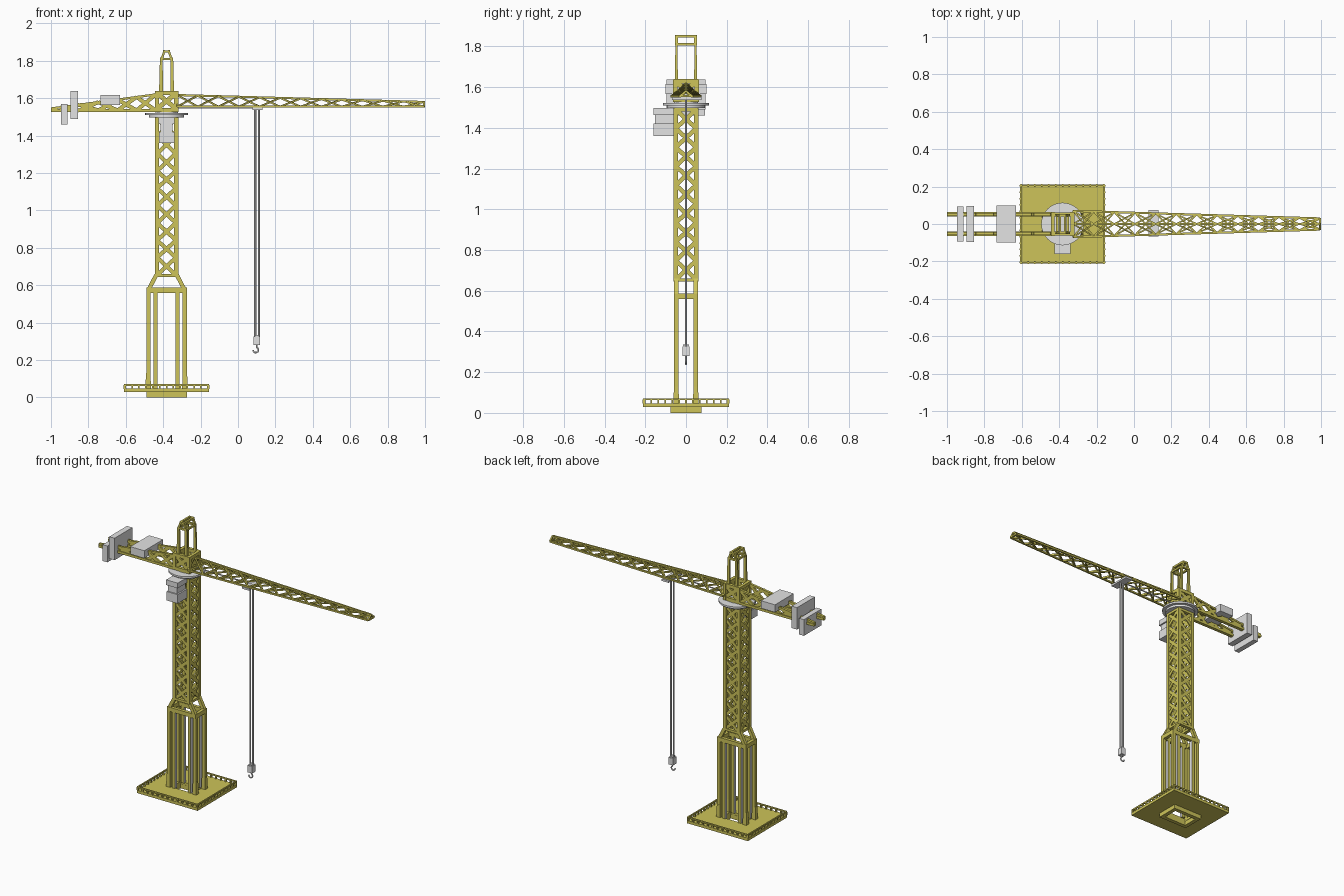
import bpy, bmesh, math
from mathutils import Vector, Matrix

if "Cube" in bpy.data.objects:
    bpy.data.objects.remove(bpy.data.objects["Cube"])


def material(name, color):
    m = bpy.data.materials.new(name)
    m.use_nodes = True
    m.diffuse_color = (*color, 1)
    m.node_tree.nodes["Principled BSDF"].inputs["Base Color"].default_value = (*color, 1)
    return m


YELLOW = material("olive yellow paint", (0.61, 0.55, 0.1))
GREY = material("light grey", (0.77, 0.77, 0.77))
CX = -0.382          # mast axis
S = (-1, 1)


def beam(bm, p, q, side=0.02, up=0.02, taper=1.0):
    """Rectangular bar from p to q; side is its horizontal thickness."""
    p, q = Vector(p), Vector(q)
    d = (q - p).normalized()
    ref = Vector((0, 1, 0)) if abs(d.z) > 0.999 else Vector((0, 0, 1))
    s = d.cross(ref).normalized()
    u = s.cross(d)
    rot = Matrix((d, s, u)).transposed().to_4x4()
    mat = Matrix.Translation((p + q) / 2) @ rot @ Matrix.Diagonal(((q - p).length, side, up, 1))
    verts = bmesh.ops.create_cube(bm, size=1, matrix=mat)["verts"]
    if taper != 1:
        for v in verts:
            if (v.co - q).dot(d) > -1e-4:
                v.co = q + (v.co - q) * taper


def box(bm, x, y, z):
    size = [b - a for a, b in (x, y, z)]
    mid = [(a + b) / 2 for a, b in (x, y, z)]
    bmesh.ops.create_cube(bm, size=1, matrix=Matrix.Translation(mid) @ Matrix.Diagonal((*size, 1)))


def ring(bm, hx, hy, z, w, h):
    """Rectangular frame around the mast axis, hx and hy to the outside."""
    for s in S:
        a = s * (hy - w / 2)
        beam(bm, (CX - hx, a, z), (CX + hx, a, z), w, h)
        b = CX + s * (hx - w / 2)
        beam(bm, (b, w - hy, z), (b, hy - w, z), w, h)


def cross(bm, a, b, c, d, side, up):
    """Two crossing bars in the panel a-b (one edge), c-d (other edge)."""
    beam(bm, a, d, side, up)
    beam(bm, b, c, side, up)


def finish(bm, name, mat, smooth=False):
    mesh = bpy.data.meshes.new(name)
    bm.to_mesh(mesh)
    bm.free()
    mesh.materials.append(mat)
    ob = bpy.data.objects.new(name, mesh)
    bpy.context.collection.objects.link(ob)
    if smooth:
        bpy.context.view_layer.objects.active = ob
        ob.select_set(True)
        bpy.ops.object.shade_smooth_by_angle()
        ob.select_set(False)
    return ob


def lerp(a, b, t):
    return a + (b - a) * t


# Base platform with an open centre, and its footing
bm = bmesh.new()
for s in S:
    box(bm, (CX - 0.227, CX + 0.227), sorted((s * 0.05, s * 0.21)), (0.028, 0.047))
    box(bm, sorted((CX + s * 0.08, CX + s * 0.227)), (-0.05, 0.05), (0.028, 0.047))
ring(bm, 0.108, 0.075, 0.015, 0.026, 0.03)
finish(bm, "base_platform", YELLOW)

# Railing around the platform
bm = bmesh.new()
ring(bm, 0.227, 0.21, 0.067, 0.008, 0.009)
for s in S:
    for i in range(13):
        x = CX + lerp(-0.221, 0.221, i / 12)
        beam(bm, (x, s * 0.206, 0.045), (x, s * 0.206, 0.066), 0.008, 0.014)
        y = lerp(-0.204, 0.204, i / 12)
        beam(bm, (CX + s * 0.223, y, 0.045), (CX + s * 0.223, y, 0.066), 0.014, 0.008)
finish(bm, "platform_railing", YELLOW)

# Lower portal: outer columns with feet, a collar and sloping shoulders
bm = bmesh.new()
for sx in S:
    for sy in S:
        y = sy * 0.048
        beam(bm, (CX + sx * 0.097, y, 0.045), (CX + sx * 0.097, y, 0.565), 0.022, 0.022)
        beam(bm, (CX + sx * 0.098, y, 0.045), (CX + sx * 0.098, y, 0.13), 0.03, 0.028, 0.8)
        beam(bm, (CX + sx * 0.094, y, 0.58), (CX + sx * 0.055, y, 0.655), 0.022, 0.022)
ring(bm, 0.108, 0.06, 0.573, 0.022, 0.028)
finish(bm, "portal_legs", YELLOW)

# Inner columns with grey faces towards the sides
bm = bmesh.new()
for sx in S:
    for sy in S:
        x, y = CX + sx * 0.059, sy * 0.048
        beam(bm, (x, y, 0.045), (x, y, 0.565), 0.022, 0.022)
columns = finish(bm, "inner_columns", YELLOW).data
columns.materials.append(GREY)
for face in columns.polygons:
    face.material_index = int(abs(face.normal.x) > 0.9)

# Lattice mast
bm = bmesh.new()
H, Z0, Z1, BAYS = 0.063, 0.645, 1.5, 9
for sx in S:
    for sy in S:
        beam(bm, (CX + sx * 0.052, sy * 0.05, Z0), (CX + sx * 0.052, sy * 0.05, Z1), 0.022, 0.022)
ring(bm, H, 0.061, Z0 + 0.008, 0.022, 0.016)
ring(bm, H, 0.061, Z1 - 0.01, 0.022, 0.02)
for i in range(BAYS):
    a, b = (lerp(Z0 + 0.01, Z1 - 0.01, k / BAYS) for k in (i, i + 1))
    for s in S:
        y, x = s * 0.053, CX + s * 0.055
        cross(bm, (CX - 0.05, y, a), (CX - 0.05, y, b), (CX + 0.05, y, a), (CX + 0.05, y, b), 0.008, 0.021)
        cross(bm, (x, -0.05, a), (x, -0.05, b), (x, 0.05, a), (x, 0.05, b), 0.008, 0.021)
finish(bm, "lattice_mast", YELLOW)

# Slewing ring
bm = bmesh.new()
for r, z, h in ((0.094, 1.503, 0.014), (0.114, 1.516, 0.012), (0.06, 1.526, 0.01)):
    bmesh.ops.create_cone(bm, cap_ends=True, segments=40, radius1=r, radius2=r, depth=h,
                          matrix=Matrix.Translation((CX, 0, z)))
finish(bm, "slewing_ring", GREY, True)

# Turret frame above the slewing ring
bm = bmesh.new()
for z in (1.537, 1.628):
    ring(bm, H, 0.062, z, 0.02, 0.022)
for sx in S:
    x = CX + sx * 0.052
    for sy in S:
        beam(bm, (x, sy * 0.052, 1.527), (x, sy * 0.052, 1.638), 0.022, 0.022)
    cross(bm, (x, -0.05, 1.545), (x, -0.05, 1.625), (x, 0.05, 1.545), (x, 0.05, 1.625), 0.01, 0.025)
    y = sx * 0.053
    cross(bm, (CX - 0.05, y, 1.545), (CX - 0.05, y, 1.625), (CX + 0.05, y, 1.545), (CX + 0.05, y, 1.625), 0.01, 0.025)
finish(bm, "turret_frame", YELLOW)

# Tower head
bm = bmesh.new()
for sy in S:
    y = sy * 0.047
    for sx in S:
        beam(bm, (CX + sx * 0.03, y, 1.635), (CX + sx * 0.028, y, 1.81), 0.02, 0.014, 0.75)
        beam(bm, (CX + sx * 0.028, y, 1.805), (CX + sx * 0.012, y, 1.85), 0.014, 0.012)
    beam(bm, (CX - 0.018, y, 1.85), (CX + 0.018, y, 1.85), 0.014, 0.012)
    beam(bm, (CX - 0.03, y, 1.81), (CX + 0.03, y, 1.81), 0.014, 0.012)
    for x, z in ((0.028, 1.81), (0.013, 1.85)):
        beam(bm, (CX + sy * x, -0.054, z), (CX + sy * x, 0.054, z), 0.012, 0.013)
finish(bm, "tower_head", YELLOW)

# Counter jib: two parallel tapering trusses
bm = bmesh.new()
XA, XB = -0.44, -1.0
top = lambda x: lerp(1.62, 1.545, (x - XA) / (XB - XA))
for s in S:
    y = s * 0.052
    beam(bm, (XA, y, 1.534), (XB, y, 1.534), 0.022, 0.016)
    beam(bm, (XA, y, top(XA)), (XB, y, top(XB)), 0.016, 0.012)
    for i in range(5):
        a, b = (lerp(XA, -0.95, k / 5) for k in (i, i + 1))
        cross(bm, (a, y, 1.535), (a, y, top(a)), (b, y, 1.535), (b, y, top(b)), 0.012, 0.021)
for x in (-0.875, -0.927):
    beam(bm, (x, -0.05, 1.535), (x, 0.05, 1.535), 0.014, 0.014)
finish(bm, "counter_jib", YELLOW)

# Counterweights and winch housing
for name, x, y, z in (("rear_counterweight", (-0.946, -0.911), 0.093, (1.46, 1.57)),
                      ("front_counterweight", (-0.896, -0.856), 0.095, (1.49, 1.638)),
                      ("winch_housing", (-0.735, -0.63), 0.1, (1.565, 1.616))):
    bm = bmesh.new()
    box(bm, x, (-y, y), z)
    finish(bm, name, GREY)

# Main jib: triangular lattice narrowing to the tip
bm = bmesh.new()
JA, JB, N = -0.325, 0.995, 12


def jib(t, s):
    """Point on a jib chord: s = 0 is the top chord, -1 and 1 the lower ones."""
    x = lerp(JA, JB, t)
    return (x, 0, lerp(1.617, 1.58, t)) if s == 0 else (x, s * lerp(0.07, 0.03, t), 1.555)


for s in (-1, 0, 1):
    beam(bm, jib(0, s), jib(1, s), 0.011, 0.011)
for i in range(N):
    a, b = i / N, (i + 1) / N
    for p, q in ((0, -1), (0, 1), (-1, 1)):
        cross(bm, jib(a, p), jib(a, q), jib(b, p), jib(b, q), 0.008, 0.009)
for t in (0, 1):
    for p, q in ((0, -1), (0, 1), (-1, 1)):
        beam(bm, jib(t, p), jib(t, q), 0.01, 0.01)
finish(bm, "main_jib", YELLOW)

# Trolley and its cable along the jib
bm = bmesh.new()
box(bm, (0.078, 0.13), (-0.068, 0.075), (1.537, 1.55))
finish(bm, "trolley", GREY)
bm = bmesh.new()
beam(bm, (-0.32, 0, 1.549), (0.1, 0, 1.549), 0.006, 0.006)
finish(bm, "trolley_cable", GREY)

# Hoist ropes
bm = bmesh.new()
for x in (0.092, 0.112):
    bmesh.ops.create_cone(bm, cap_ends=True, segments=10, radius1=0.006, radius2=0.006, depth=1.22,
                          matrix=Matrix.Translation((x, 0, 0.935)))
finish(bm, "hoist_ropes", GREY, True)

# Hook block
bm = bmesh.new()
box(bm, (0.084, 0.118), (-0.018, 0.018), (0.28, 0.327))
beam(bm, (0.101, 0, 0.32), (0.101, 0, 0.335), 0.022, 0.028)
finish(bm, "hook_block", GREY)

# Hook, bent from a curve
curve = bpy.data.curves.new("hook", "CURVE")
curve.dimensions = "3D"
curve.bevel_depth = 0.0045
curve.bevel_resolution = 2
line = curve.splines.new("POLY")
path = [(0.1, 0.282), (0.1, 0.27)]
path += [(0.095 + 0.014 * math.cos(a), 0.254 + 0.014 * math.sin(a))
         for a in (math.radians(60 - 24 * k) for k in range(11))]
line.points.add(len(path) - 1)
for pt, (x, z) in zip(line.points, path):
    pt.co = (x, 0, z, 1)
curve.materials.append(GREY)
bpy.context.collection.objects.link(bpy.data.objects.new("hook", curve))

# Operator cabin hung on the front of the mast, with a recessed window band
bm = bmesh.new()
box(bm, (CX - 0.043, CX + 0.043), (-0.16, -0.06), (1.463, 1.498))
box(bm, (CX - 0.033, CX + 0.033), (-0.152, -0.06), (1.415, 1.465))
box(bm, (CX - 0.04, CX + 0.043), (-0.16, -0.06), (1.36, 1.42))
finish(bm, "cabin", GREY)
